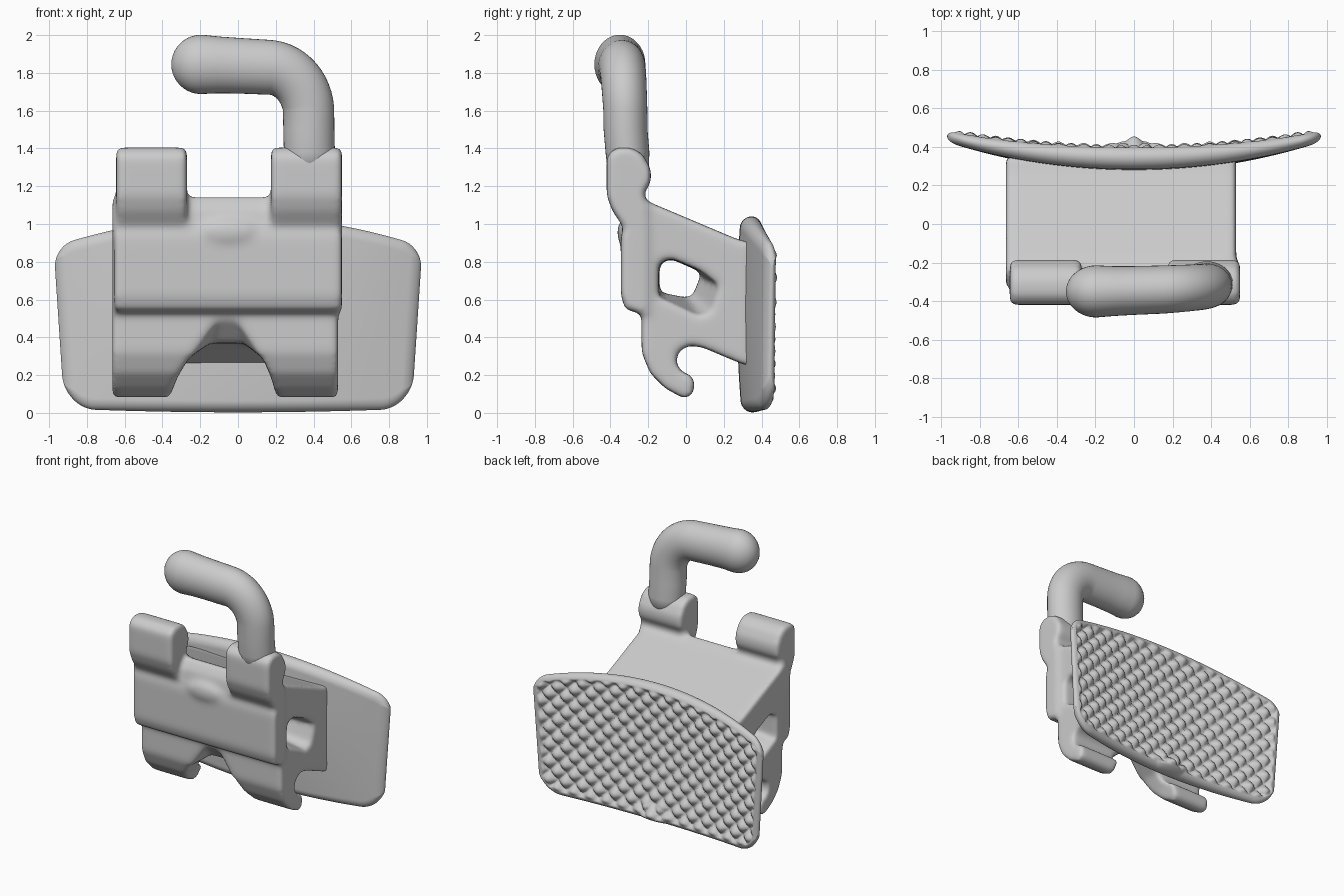
import bpy, bmesh
from math import sin, cos, pi, sqrt
from mathutils import Vector

if "Cube" in bpy.data.objects:
    bpy.data.objects.remove(bpy.data.objects["Cube"])


def add_object(name, bm):
    bmesh.ops.recalc_face_normals(bm, faces=bm.faces[:])
    me = bpy.data.meshes.new(name)
    bm.to_mesh(me)
    bm.free()
    ob = bpy.data.objects.new(name, me)
    bpy.context.collection.objects.link(ob)
    return ob


def loft(bm, rings, axis="x"):
    """Closed solid through rings of (position on axis, [(a, z), ...])."""
    loops = []
    for p, pts in rings:
        loops.append([bm.verts.new((p, a, z) if axis == "x" else (a, p, z)) for a, z in pts])
    n = len(loops[0])
    faces = []
    for A, B in zip(loops, loops[1:]):
        for i in range(n):
            faces.append(bm.faces.new((A[i], A[(i + 1) % n], B[(i + 1) % n], B[i])))
    faces += [bm.faces.new(loops[0]), bm.faces.new(loops[-1][::-1])]
    for f in faces:
        f.normal_update()
    bmesh.ops.triangulate(bm, faces=faces)


def remesh(ob, size):
    m = ob.modifiers.new("remesh", "REMESH")
    m.mode, m.voxel_size, m.use_smooth_shade = "VOXEL", size, True


def cut(ob, name, rings, axis="x"):
    bm = bmesh.new()
    loft(bm, rings, axis)
    cutter = add_object(name, bm)
    cutter.hide_render = True
    m = ob.modifiers.new(name, "BOOLEAN")
    m.operation, m.object, m.solver = "DIFFERENCE", cutter, "MANIFOLD"


# bracket body: overlapping solids fused by the voxel remesh
solid = bmesh.new()
core = [(0.35, 0.9), (0.27, 0.92), (-0.18, 1.11), (-0.26, 1.15), (-0.31, 1.08), (-0.33, 0.97),
        (-0.25, 0.88), (-0.235, 0.50), (-0.235, 0.32), (-0.19, 0.21), (-0.11, 0.13), (-0.01, 0.075),
        (0.04, 0.10), (0.045, 0.17), (0.02, 0.205), (-0.025, 0.215), (-0.055, 0.27),
        (-0.04, 0.325), (0.01, 0.355), (0.08, 0.35), (0.27, 0.27), (0.35, 0.24)]
loft(solid, [(-0.665, core), (0.53, core)])

# upper tie wings
wing = [(-0.2, 1.08), (-0.225, 1.16), (-0.185, 1.22), (-0.185, 1.29), (-0.23, 1.37), (-0.29, 1.405),
        (-0.37, 1.405), (-0.42, 1.36), (-0.42, 1.15), (-0.39, 1.07), (-0.33, 0.98), (-0.22, 0.95)]
for x0, x1 in ((-0.645, -0.27), (0.175, 0.55)):
    loft(solid, [(x0, wing), (x1, wing)])

# front cover plate and its small raised bump
plate = [(-0.2, 1.02), (-0.32, 1.02), (-0.345, 0.93), (-0.345, 0.62), (-0.32, 0.545), (-0.2, 0.52)]
loft(solid, [(-0.655, plate), (0.55, plate)])
bump = bmesh.ops.create_uvsphere(solid, u_segments=32, v_segments=16, radius=1)
for v in bump["verts"]:
    v.co = Vector((v.co.x * 0.17 - 0.05, v.co.y * 0.045 - 0.32, v.co.z * 0.075 + 0.955))
body = add_object("bracket_body", solid)
remesh(body, 0.012)

# wire slot through the body, flared at both ends
wide = [(-0.145, 0.61), (-0.145, 0.795), (-0.08, 0.82), (0.085, 0.75), (0.19, 0.67),
        (0.145, 0.53), (0.08, 0.5), (-0.12, 0.595)]
tight = [(-0.14, 0.64), (-0.14, 0.79), (-0.08, 0.815), (0.08, 0.745), (0.075, 0.72),
         (0.035, 0.62), (0.0, 0.61), (-0.12, 0.635)]
cut(body, "slot_cutter", [(-0.68, wide), (-0.3, tight), (0.2, tight), (0.56, wide)])


# arch between the lower hooks, widening upward at the front
def arch(top, pinch):
    c = -0.06
    pts = [(-0.37, -0.1), (-0.355, 0.1), (-0.32, 0.19), (-0.26, 0.29), (-0.15, top),
           (0.03, top), (0.13, 0.29), (0.175, 0.19), (0.2, 0.1), (0.21, -0.1)]
    return [(c + (a - c) * pinch, z) if z == top else (a, z) for a, z in pts]


cut(body, "arch_cutter", [(0.06, arch(0.365, 1)), (-0.12, arch(0.37, 1)),
                          (-0.25, arch(0.51, 0.5)), (-0.5, arch(0.52, 0.5))], "y")

# soften the body like a cast part
remesh(body, 0.0141)
sm = body.modifiers.new("soften", "SMOOTH")
sm.factor, sm.iterations = 0.5, 20

# bent arm with a rounded tip
path = [(0.38, -0.305, 1.26, 0.125), (0.378, -0.31, 1.38, 0.135), (0.375, -0.32, 1.5, 0.135)]
for i in range(1, 15):
    t = pi / 2 * i / 14
    path.append((0.155 + 0.22 * cos(t), -0.32 - 0.02 * i / 14, 1.58 + 0.25 * sin(t), 0.135 + 0.01 * i / 14))
path += [(0.0, -0.345, 1.838, 0.147), (-0.1, -0.348, 1.842, 0.15)]
for i in range(11):
    t = pi / 2 * i / 10
    path.append((-0.195 - 0.158 * sin(t), -0.35, 1.845, max(0.157 * cos(t), 0.002)))
bm = bmesh.new()
rings, seg = [], 40
for i, (x, y, z, r) in enumerate(path):
    a, b = path[max(i - 1, 0)], path[min(i + 1, len(path) - 1)]
    tan = Vector((b[0] - a[0], 0, b[2] - a[2])).normalized()
    side = Vector((-tan.z, 0, tan.x))
    depth = Vector((0, r * 0.86, 0))
    rings.append([bm.verts.new(Vector((x, y, z)) + side * r * cos(2 * pi * k / seg)
                               + depth * sin(2 * pi * k / seg)) for k in range(seg)])
for A, B in zip(rings, rings[1:]):
    for k in range(seg):
        bm.faces.new((A[k], A[(k + 1) % seg], B[(k + 1) % seg], B[k]))
bm.faces.new(rings[0])
bm.faces.new(rings[-1])
for f in bm.faces:
    f.smooth = True
add_object("hook_arm", bm)


# curved bonding pad with a studded back
def corner(u, r):
    t = max(0.0, (abs(u) - (1 - r)) / r)
    return r * (1 - sqrt(max(0.0, 1 - t * t)))


NU, NV, PITCH = 240, 110, 0.13
bm = bmesh.new()
for back in (False, True):
    grid = []
    for i in range(NU + 1):
        u = sin(pi / 2 * (2 * i / NU - 1))
        lo = 0.003 + 0.02 * u * u + corner(u, 0.18)
        hi = 1.04 - 0.16 * u * u - corner(u, 0.11)
        row = []
        for j in range(NV + 1):
            z = lo + (hi - lo) * (0.5 - 0.5 * cos(pi * j / NV))
            x = u * (0.918 + 0.066 * z)
            d = max(0.0, min((1 - abs(u)) * 0.97, z - lo, hi - z))
            e = sqrt(1 - (1 - min(d / 0.06, 1)) ** 2)
            q = (x / 0.97) ** 2
            front_y, back_y = 0.27 + 0.155 * q, 0.385 + 0.1 * q
            mid, half = (front_y + back_y) / 2, (back_y - front_y) / 2
            y = mid + half * e * (1 if back else -1) + 0.02 * ((z - 0.55) / 0.5) ** 2 * (1 - q)
            if back:
                mask = min(max((d - 0.035) / 0.03, 0), 1)
                stud = abs(sin(pi * (x + z) / PITCH) * sin(pi * (x - z) / PITCH)) ** 0.7
                y += mask * (0.042 * stud - 0.03)
                y += 0.04 * e * max(0, 1 - (x / 0.13) ** 2 - ((z - 0.06) / 0.08) ** 2)
            row.append(bm.verts.new((x, y, z)))
        grid.append(row)
    for i in range(NU):
        for j in range(NV):
            bm.faces.new((grid[i][j], grid[i + 1][j], grid[i + 1][j + 1], grid[i][j + 1])).smooth = True
bmesh.ops.remove_doubles(bm, verts=bm.verts[:], dist=0.00005)
add_object("bonding_pad", bm)
